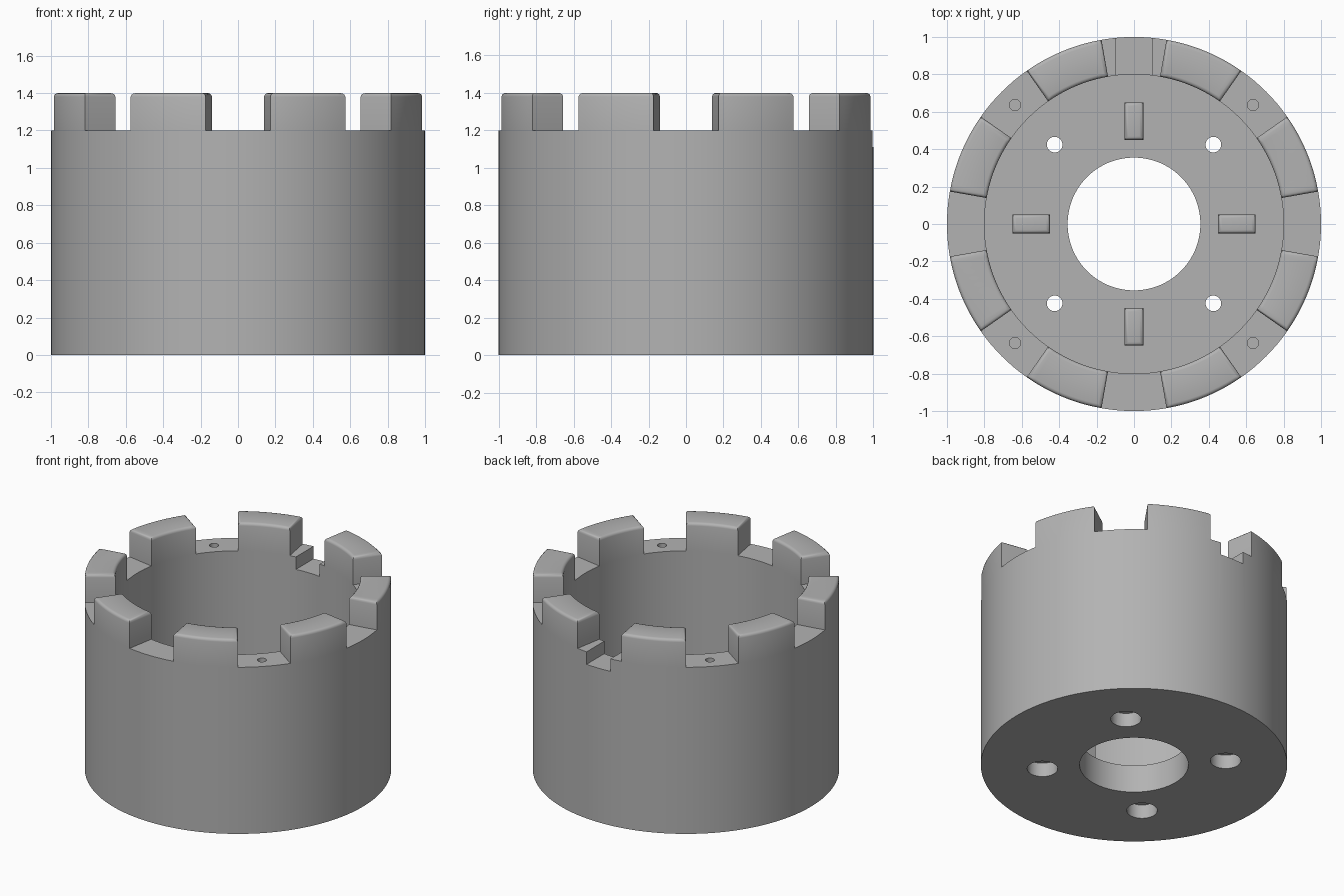
import bpy, bmesh, math

if "Cube" in bpy.data.objects:
    bpy.data.objects.remove(bpy.data.objects["Cube"])

SEG = 144            # 2.5 degrees per segment
R_OUT, R_IN, R_BORE = 1.0, 0.8, 0.355
FLOOR, RIM, TOP = 0.2, 1.2, 1.4
ROUND = 0.02

grey = bpy.data.materials.new("warm_grey")
grey.diffuse_color = (0.45, 0.45, 0.45, 1)
grey.use_nodes = True
grey.node_tree.nodes["Principled BSDF"].inputs["Base Color"].default_value = grey.diffuse_color


def finish(name, bm):
    bmesh.ops.recalc_face_normals(bm, faces=bm.faces)
    me = bpy.data.meshes.new(name)
    bm.to_mesh(me)
    bm.free()
    me.materials.append(grey)
    ob = bpy.data.objects.new(name, me)
    bpy.context.collection.objects.link(ob)
    return ob


def smooth(ob):
    bpy.ops.object.select_all(action='DESELECT')
    ob.select_set(True)
    bpy.context.view_layer.objects.active = ob
    bpy.ops.object.shade_smooth_by_angle(angle=math.radians(35))


def round_top(bm, z):
    # round every sharp edge lying on the top plane
    edges = [e for e in bm.edges if all(abs(v.co.z - z) < 1e-5 for v in e.verts)
             and len(e.link_faces) == 2 and e.calc_face_angle() > 1]
    bmesh.ops.bevel(bm, geom=edges, offset=ROUND, segments=3, profile=0.5,
                    affect='EDGES', clamp_overlap=True)


def polar(r, a, z):
    return (r * math.cos(a), r * math.sin(a), z)


def cutter_cylinder(r, x, y, z0, z1, seg=32):
    bm = bmesh.new()
    bmesh.ops.create_cone(bm, cap_ends=True, segments=seg, radius1=r, radius2=r, depth=z1 - z0)
    bmesh.ops.translate(bm, verts=bm.verts, vec=(x, y, (z0 + z1) / 2))
    return finish("hole_cutter", bm)


def box(name, sx, sy, sz, x, y, z, rounded=False):
    bm = bmesh.new()
    bmesh.ops.create_cube(bm, size=1)
    bmesh.ops.scale(bm, verts=bm.verts, vec=(sx, sy, sz))
    bmesh.ops.translate(bm, verts=bm.verts, vec=(x, y, z + sz / 2))
    if rounded:
        round_top(bm, z + sz)
    return finish(name, bm)


# cup: closed ring section spun around z
profile = [(R_BORE, 0), (R_OUT, 0), (R_OUT, RIM), (R_IN, RIM), (R_IN, FLOOR), (R_BORE, FLOOR)]
bm = bmesh.new()
rings = [[bm.verts.new(polar(r, 2 * math.pi * i / SEG, z)) for r, z in profile] for i in range(SEG)]
for i in range(SEG):
    a, b = rings[i], rings[(i + 1) % SEG]
    for j in range(len(profile)):
        k = (j + 1) % len(profile)
        bm.faces.new((a[j], b[j], b[k], a[k]))
cup = finish("cup", bm)

# cutters: stepped floor holes, blind rim holes, rear rim notch
cutters = []
for i in range(4):
    a = math.radians(45 + 90 * i)
    c, s = math.cos(a), math.sin(a)
    cutters.append(cutter_cylinder(0.1, 0.6 * c, 0.6 * s, -0.1, 0.1))
    cutters.append(cutter_cylinder(0.042, 0.6 * c, 0.6 * s, 0.05, 0.3))
    cutters.append(cutter_cylinder(0.03, 0.9 * c, 0.9 * s, RIM - 0.1, RIM + 0.1))
cutters.append(box("notch_cutter", 0.19, 0.5, 0.3, 0, 0.92, RIM - 0.09))

bpy.context.view_layer.objects.active = cup
for cut in cutters:
    mod = cup.modifiers.new("cut", 'BOOLEAN')
    mod.operation = 'DIFFERENCE'
    mod.solver = 'EXACT'
    mod.object = cut
    bpy.ops.object.modifier_apply(modifier=mod.name)
for cut in cutters:
    bpy.data.objects.remove(cut)
smooth(cup)

# eight rounded teeth around the rim
for t in range(8):
    bm = bmesh.new()
    cols = []
    for i in range(11):
        a = math.radians(45 * t + 10 + 2.5 * i)
        cols.append([bm.verts.new(polar(r, a, z)) for r, z in
                     ((R_OUT, RIM), (R_OUT, TOP), (R_IN, TOP), (R_IN, RIM))])
    for a, b in zip(cols, cols[1:]):
        for j in range(3):           # outer, top and inner strips
            bm.faces.new((a[j], b[j], b[j + 1], a[j + 1]))
    bm.faces.new(cols[0])
    bm.faces.new(cols[-1][::-1])
    bmesh.ops.recalc_face_normals(bm, faces=bm.faces)
    round_top(bm, TOP)
    smooth(finish(f"rim_tooth_{t + 1}", bm))

# four rounded keys standing on the floor
for i, (dx, dy) in enumerate(((1, 0), (0, 1), (-1, 0), (0, -1))):
    sx, sy = (0.2, 0.1) if dx else (0.1, 0.2)
    smooth(box(f"floor_key_{i + 1}", sx, sy, 0.2, 0.55 * dx, 0.55 * dy, FLOOR, True))
